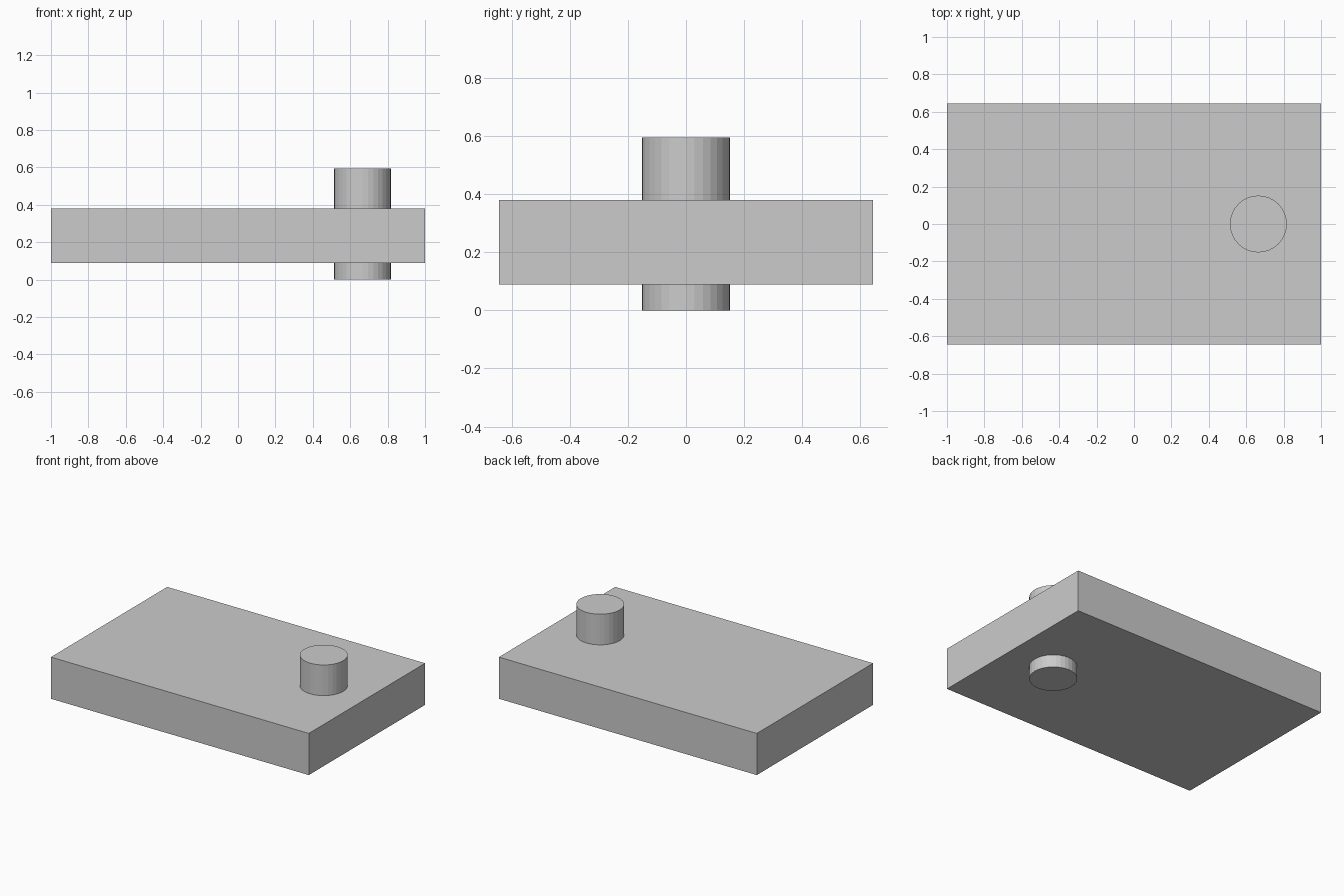
import bpy

if "Cube" in bpy.data.objects:
    bpy.data.objects.remove(bpy.data.objects["Cube"])

# Flat rectangular plate
bpy.ops.mesh.primitive_cube_add(size=1, location=(0, 0, 0.234))
plate = bpy.context.object
plate.name = "plate"
plate.scale = (2.0, 1.288, 0.292)
bpy.ops.object.transform_apply(location=False, rotation=False, scale=True)

# Round pin passing through the plate near its right end
PIN_HEIGHT = 0.595
bpy.ops.mesh.primitive_cylinder_add(vertices=32, radius=0.152, depth=PIN_HEIGHT,
                                    location=(0.665, 0, PIN_HEIGHT / 2))
pin = bpy.context.object
pin.name = "pin"
bpy.ops.object.shade_flat()
